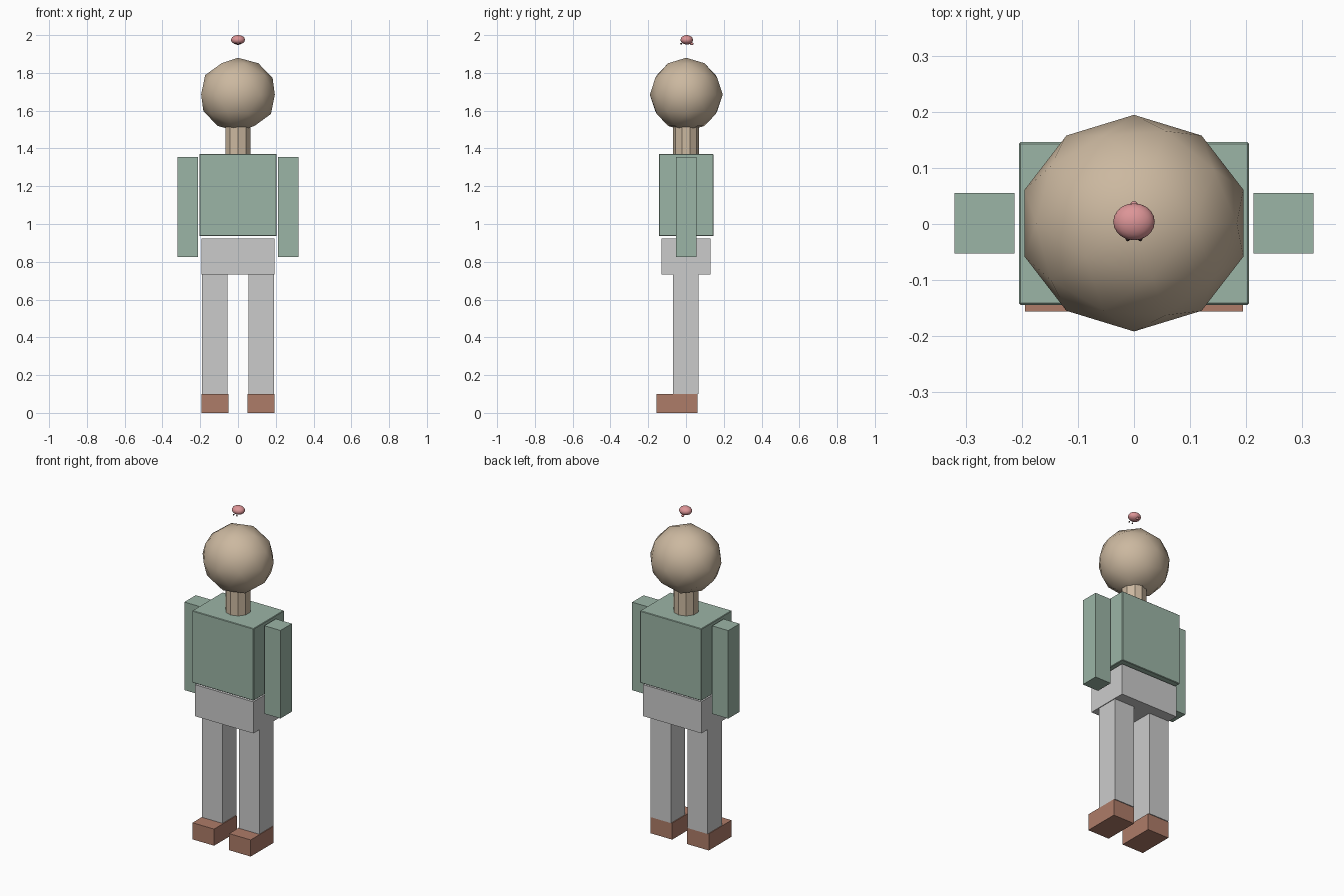
import bpy

if "Cube" in bpy.data.objects:
    bpy.data.objects.remove(bpy.data.objects["Cube"])


def material(name, rgb):
    m = bpy.data.materials.new(name)
    m.diffuse_color = (*rgb, 1)
    m.use_nodes = True
    m.node_tree.nodes["Principled BSDF"].inputs["Base Color"].default_value = m.diffuse_color
    return m


SKIN = material("skin", (0.60, 0.48, 0.35))
SHIRT = material("shirt_green", (0.33, 0.46, 0.38))
SHOE = material("shoe_brown", (0.42, 0.20, 0.14))
PINK = material("pink", (0.72, 0.30, 0.31))
DARK = material("dark", (0.04, 0.02, 0.02))


def finish(name, mat):
    ob = bpy.context.object
    ob.name = name
    bpy.ops.object.transform_apply(location=False, rotation=False, scale=True)
    if mat:
        ob.data.materials.append(mat)
    return ob


def box(name, x, y, z, mat=None):
    """Box from (min, max) ranges along each axis."""
    r = (x, y, z)
    bpy.ops.mesh.primitive_cube_add(size=1, location=[(a + b) / 2 for a, b in r])
    bpy.context.object.scale = [b - a for a, b in r]
    return finish(name, mat)


def ball(name, loc, radii, subdivisions, mat):
    bpy.ops.mesh.primitive_ico_sphere_add(subdivisions=subdivisions, radius=1, location=loc)
    bpy.context.object.scale = radii
    ob = finish(name, mat)
    bpy.ops.object.shade_smooth()
    return ob


# Limbs, mirrored left and right
for side, s in (("left", 1), ("right", -1)):
    def span(a, b):
        return tuple(sorted((s * a, s * b)))
    box(side + "_shoe", span(0.05, 0.194), (-0.156, 0.060), (0, 0.10), SHOE)
    box(side + "_leg", span(0.055, 0.190), (-0.069, 0.065), (0.10, 0.732))
    box(side + "_arm", span(0.213, 0.320), (-0.053, 0.055), (0.826, 1.356), SHIRT)

# Hips and torso with slightly softened edges
box("hips", (-0.194, 0.194), (-0.131, 0.130), (0.732, 0.922))
torso = box("torso", (-0.205, 0.205), (-0.144, 0.146), (0.936, 1.370), SHIRT)
bevel = torso.modifiers.new("soft_edges", "BEVEL")
bevel.width = 0.003
bevel.segments = 1

# Ten-sided neck and faceted round head
bpy.ops.mesh.primitive_cylinder_add(vertices=10, radius=0.070, depth=0.17, location=(0, 0, 1.455))
finish("neck", SKIN)
ball("head", (0, 0.0015, 1.685), (0.205, 0.193, 0.195), 2, SKIN)

# Small pink lump floating above the head, with a rear nub and two front dots
ball("floating_lump", (0, 0.004, 1.975), (0.037, 0.033, 0.025), 3, PINK)
ball("rear_nub", (0, 0.031, 1.954), (0.008, 0.010, 0.007), 2, PINK)
for side, s in (("left", 1), ("right", -1)):
    ball(side + "_dot", (s * 0.011, -0.026, 1.954), (0.004, 0.005, 0.005), 2, DARK)
